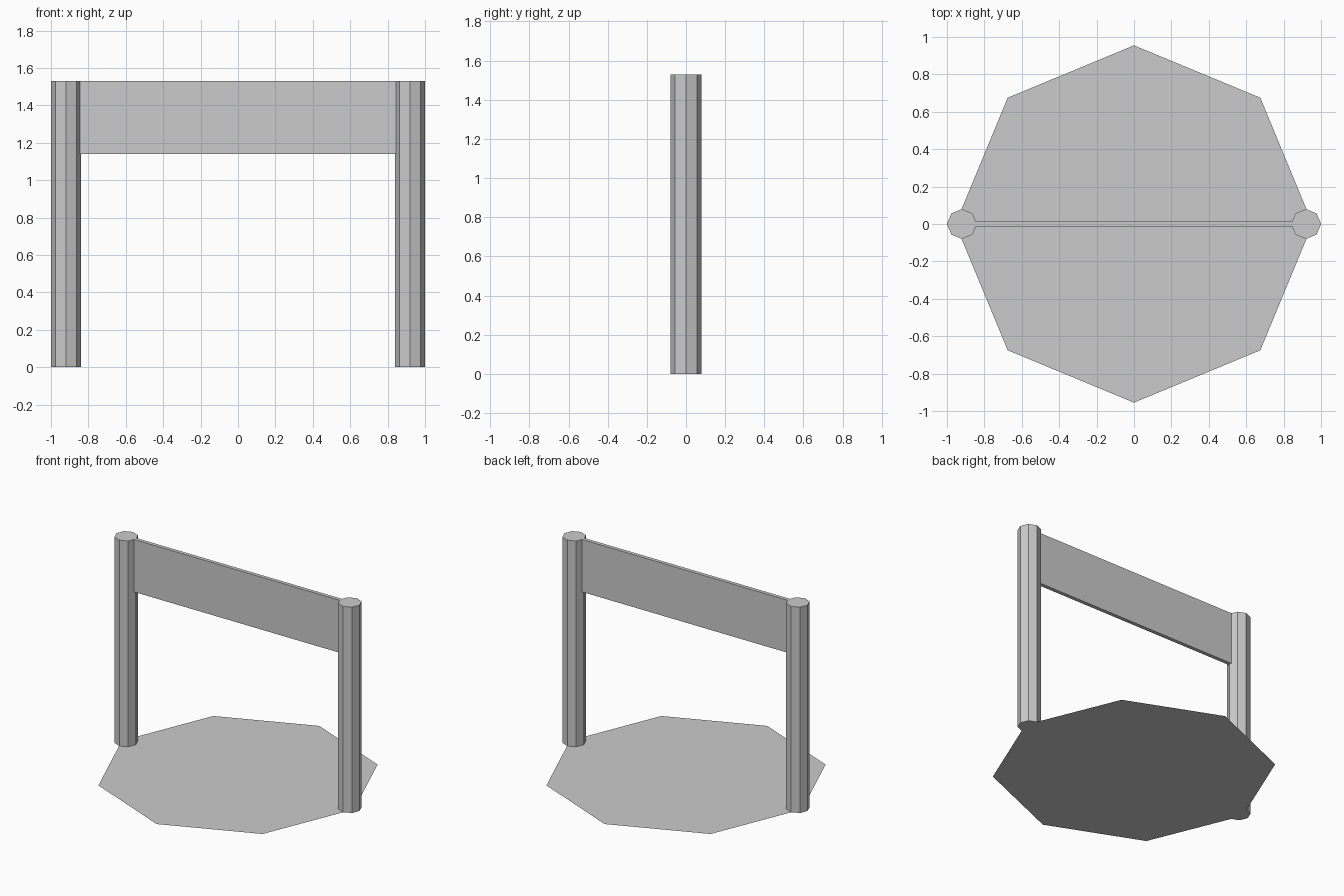
import bpy

if "Cube" in bpy.data.objects:
    bpy.data.objects.remove(bpy.data.objects["Cube"])

POST_X, POST_R, HEIGHT = 0.92, 0.08, 1.53
PANEL_BOTTOM, PANEL_THICK = 1.14, 0.028

# Flat octagonal ground plate
bpy.ops.mesh.primitive_circle_add(vertices=8, radius=0.955, fill_type='NGON')
bpy.context.object.name = "ground_plate"

# Two octagonal posts
for name, side in (("left_post", -1), ("right_post", 1)):
    bpy.ops.mesh.primitive_cylinder_add(vertices=8, radius=POST_R, depth=HEIGHT,
                                        location=(side * POST_X, 0, HEIGHT / 2))
    bpy.context.object.name = name

# Thin panel hung between the post tops
bpy.ops.mesh.primitive_cube_add(size=1, location=(0, 0, (HEIGHT + PANEL_BOTTOM) / 2))
panel = bpy.context.object
panel.name = "sign_panel"
panel.scale = (2 * (POST_X - POST_R + 0.005), PANEL_THICK, HEIGHT - PANEL_BOTTOM)
bpy.ops.object.transform_apply(location=False, rotation=False, scale=True)
